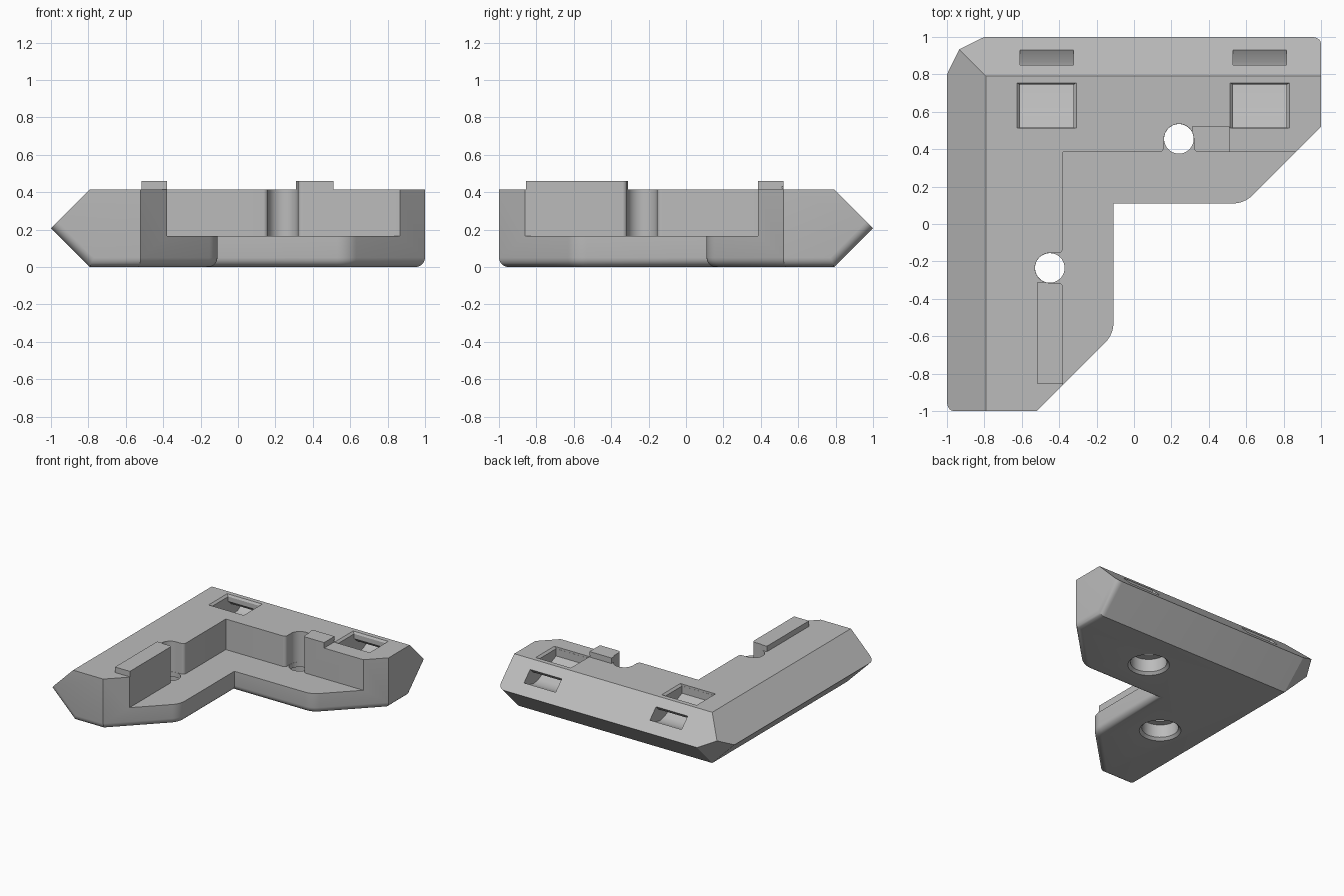
import bpy, bmesh, math
from mathutils import Vector

if "Cube" in bpy.data.objects:
    bpy.data.objects.remove(bpy.data.objects["Cube"])

T, M = 0.415, 0.2075          # full height, height of the outer ridge
B = 1 - M                     # where the outer slopes meet top and bottom

grey = bpy.data.materials.new("grey_plastic")
grey.diffuse_color = (0.5, 0.5, 0.5, 1)
grey.use_nodes = True
grey.node_tree.nodes["Principled BSDF"].inputs["Base Color"].default_value = grey.diffuse_color


def outline(pts, n=6):
    """2D outline; a third value rounds the corner with that tangent length."""
    out = []
    for i, p in enumerate(pts):
        c = Vector(p[:2])
        if len(p) == 2:
            out.append(c)
            continue
        u = (Vector(pts[i - 1][:2]) - c).normalized()
        v = (Vector(pts[(i + 1) % len(pts)][:2]) - c).normalized()
        a, b = c + u * p[2], c + v * p[2]
        w = math.sin(u.angle(v) / 2)
        for k in range(n + 1):
            t = k / n
            f0, f1, f2 = (1 - t) ** 2, 2 * w * t * (1 - t), t * t
            out.append((a * f0 + c * f1 + b * f2) / (f0 + f1 + f2))
    return out


def prism_bm(pts, lo, hi, along_x=False):
    bm = bmesh.new()

    def ring(h):
        return [bm.verts.new((h, p[0], p[1]) if along_x else (p[0], p[1], h)) for p in pts]
    a, b = ring(lo), ring(hi)
    bm.faces.new(a[::-1])
    bm.faces.new(b)
    for i in range(len(pts)):
        j = (i + 1) % len(pts)
        bm.faces.new((a[i], a[j], b[j], b[i]))
    return bm


def add(name, bm):
    bmesh.ops.recalc_face_normals(bm, faces=bm.faces[:])
    me = bpy.data.meshes.new(name)
    bm.to_mesh(me)
    bm.free()
    me.materials.append(grey)
    ob = bpy.data.objects.new(name, me)
    bpy.context.collection.objects.link(ob)
    return ob


def cone(name, x, y, z0, z1, r0, r1):
    bm = bmesh.new()
    bmesh.ops.create_cone(bm, cap_ends=True, segments=48, radius1=r0, radius2=r1, depth=z1 - z0)
    bmesh.ops.translate(bm, verts=bm.verts[:], vec=(x, y, (z0 + z1) / 2))
    return add(name, bm)


def box_pts(x0, x1, y0, y1):
    return [(x0, y0), (x1, y0), (x1, y1), (x0, y1)]


# L-shaped body with diagonal arm ends
bm = prism_bm(outline([(-1, -1), (-.52, -1), (-.11, -.59, .06), (-.11, .11),
                       (.59, .11, .06), (1, .52), (1, 1), (-1, 1)]), 0, T)
# sloped outer sides and the cut outer corner
p0, p1, p2 = Vector((-1, .8, M)), Vector((-.8, 1, M)), Vector((-B, B, 0))
corner = (p1 - p0).cross(p2 - p0)
if corner.x > 0:
    corner.negate()
planes = [((-1, 0, M), (-1, 0, 1)), ((-1, 0, M), (-1, 0, -1)),
          ((0, 1, M), (0, 1, 1)), ((0, 1, M), (0, 1, -1)), (p0, corner)]
for co, no in planes:
    bmesh.ops.bisect_plane(bm, geom=bm.verts[:] + bm.edges[:] + bm.faces[:], dist=1e-5,
                           plane_co=co, plane_no=Vector(no).normalized(), clear_outer=True)
    bmesh.ops.holes_fill(bm, edges=[e for e in bm.edges if e.is_boundary], sides=0)
bmesh.ops.recalc_face_normals(bm, faces=bm.faces[:])


# rounded lower edges on the inner sides and arm ends
def is_rounded(e):
    def on(axis, val):
        return all(abs(v.co[axis] - val) < 1e-3 for v in e.verts)
    if any(v.co.z > M + 1e-3 for v in e.verts):
        return False
    if on(1, -1) or on(0, 1):
        return True
    return on(2, 0) and not on(0, -B) and not on(1, B)


bmesh.ops.bevel(bm, geom=[e for e in bm.edges if is_rounded(e)], offset=.05, segments=5,
                profile=.5, affect='EDGES', clamp_overlap=True)
body = add("corner_bracket", bm)

# raised rails, trimmed by the step cutter
unions = [add("rail_long", prism_bm(box_pts(-.515, -.3, -.855, -.31), .2, .46)),
          add("rail_short", prism_bm(box_pts(.31, .51, .3, .52), .2, .46))]

# inner step with two half-round screw grooves
cuts = [add("step_cutter", prism_bm(outline(
    [(-.38, -2), (2, -2), (2, .385), (.32, .385, .025), (.32, .535, .08), (.16, .535, .08),
     (.16, .385, .025), (-.38, .385), (-.38, -.155, .025), (-.53, -.155, .08),
     (-.53, -.315, .08), (-.38, -.315, .025)], 8), .165, 1))]

# screw holes, counterbored from below
for x, y in ((.24, .455), (-.45, -.235)):
    cuts.append(cone("hole_cutter", x, y, -.1, .17, .079, .079))
    cuts.append(cone("counterbore_cutter", x, y, -.1, .125, .135, .135))
    cuts.append(cone("hole_chamfer_cutter", x, y, -.02, .02, .175, .135))

# strap passages from the top out through the back slope
path = [(.515, .5), (.515, .34), (.61, .30), (.745, .235), (.80, .225), (.87, .24), (.93, .278),
        (1.0, .34), (.90, .43), (.85, .3575), (.82, .325), (.785, .325), (.745, .36), (.745, .5)]
for x in (-.4675, .6725):
    cuts.append(add("strap_cutter", prism_bm(path, x - .143, x + .143, True)))
    rim = prism_bm(box_pts(x - .143, x + .143, .514, .745), T - .016, T + .016)
    for v in rim.verts:
        if v.co.z > T:
            v.co.x += math.copysign(.032, v.co.x - x)
            v.co.y += .02 if v.co.y > .6 else 0
    cuts.append(add("strap_rim_cutter", rim))

# apply the booleans and drop the helpers
bpy.context.view_layer.objects.active = body
body.select_set(True)
for helpers, op in ((unions, 'UNION'), (cuts, 'DIFFERENCE')):
    for h in helpers:
        h.hide_render = True
        m = body.modifiers.new(h.name, 'BOOLEAN')
        m.operation, m.solver, m.object = op, 'EXACT', h
        bpy.ops.object.modifier_apply(modifier=m.name)
        bpy.data.objects.remove(h)
bpy.ops.object.shade_smooth_by_angle(angle=math.radians(25))
